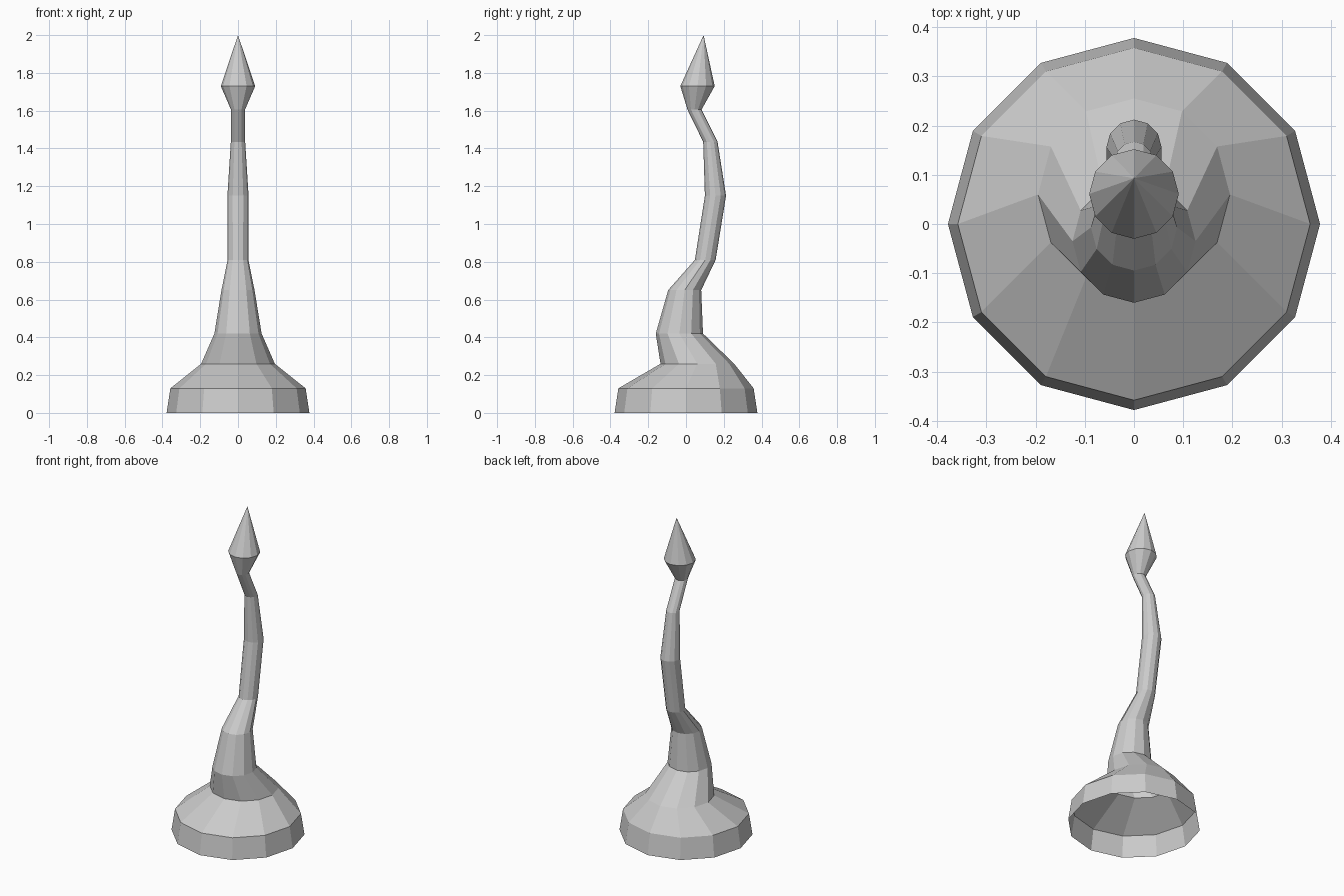
import bpy, bmesh, math

if "Cube" in bpy.data.objects:
    bpy.data.objects.remove(bpy.data.objects["Cube"])

SIDES = 12

# Bent spire: (centre y, height, radius) of each horizontal ring, base to neck and bulb
RINGS = [
    (0.0, 0.0, 0.378), (0.0, 0.13, 0.358), (0.06, 0.26, 0.195),
    (-0.035, 0.42, 0.125), (-0.007, 0.65, 0.0875), (0.102, 0.81, 0.055),
    (0.156, 1.15, 0.056), (0.129, 1.435, 0.038), (0.045, 1.605, 0.037),
    (0.061, 1.73, 0.091),
]
TIP = (0.0, 0.093, 2.0)

grey = bpy.data.materials.new("light grey")
grey.diffuse_color = (0.6, 0.6, 0.6, 1)
grey.use_nodes = True
grey.node_tree.nodes["Principled BSDF"].inputs["Base Color"].default_value = grey.diffuse_color


def ring(bm, y, z, r):
    step = 2 * math.pi / SIDES
    return [bm.verts.new((r * math.cos(i * step), y + r * math.sin(i * step), z))
            for i in range(SIDES)]


bm = bmesh.new()
loops = [ring(bm, *values) for values in RINGS]

# Walls between neighbouring rings, open underneath
for low, high in zip(loops, loops[1:]):
    for i in range(SIDES):
        j = (i + 1) % SIDES
        bm.faces.new((low[i], low[j], high[j], high[i]))

# Pointed tip
tip = bm.verts.new(TIP)
for i in range(SIDES):
    bm.faces.new((loops[-1][i], loops[-1][(i + 1) % SIDES], tip))

mesh = bpy.data.meshes.new("bent_spire")
bm.to_mesh(mesh)
bm.free()
mesh.materials.append(grey)
spire = bpy.data.objects.new("bent_spire", mesh)
bpy.context.collection.objects.link(spire)
